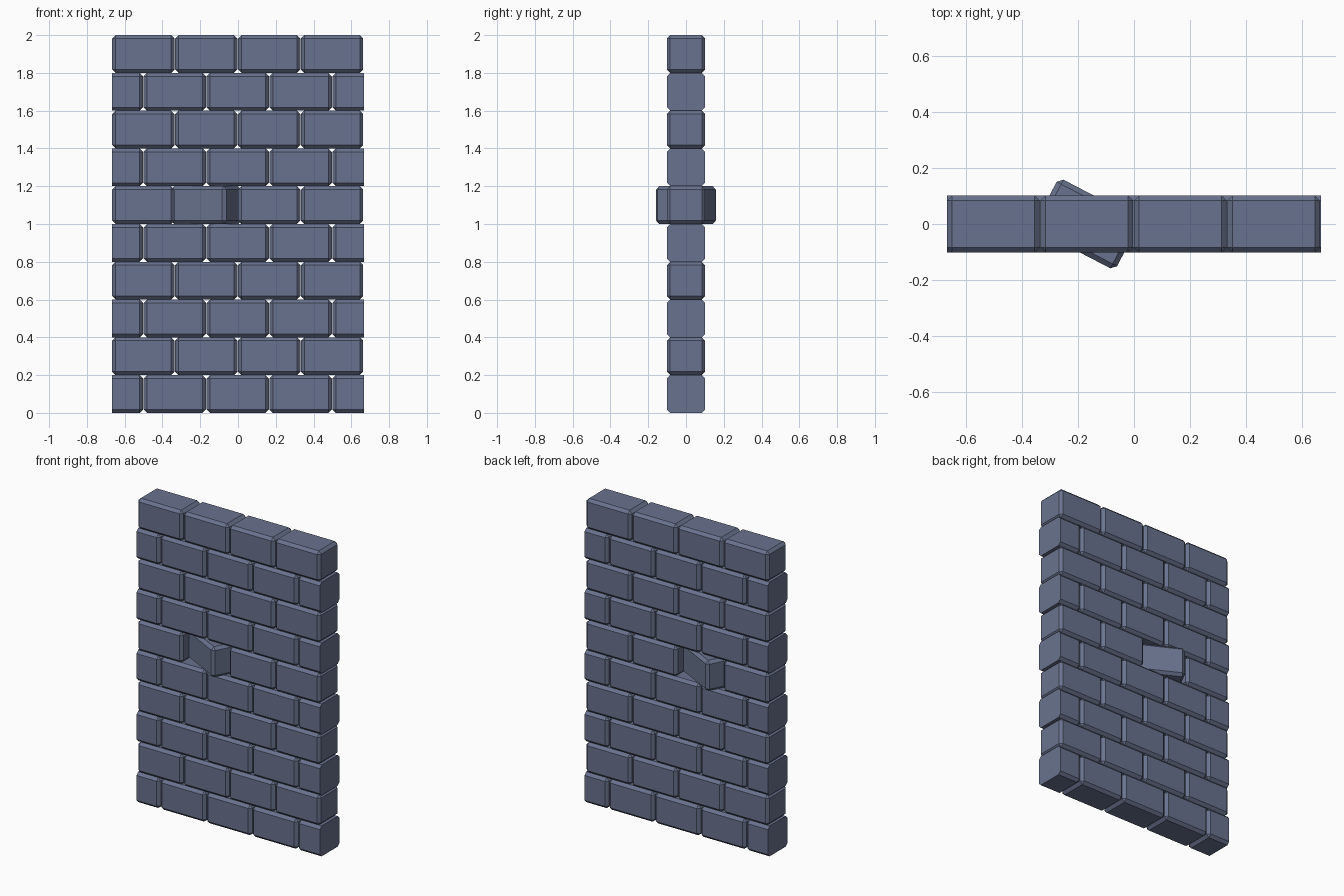
import bpy, bmesh
from math import radians
from mathutils import Matrix, Vector

cube = bpy.data.objects.get("Cube")
if cube:
    bpy.data.objects.remove(cube, do_unlink=True)

# Slate blue brick colour
slate = bpy.data.materials.new("slate blue")
slate.use_nodes = True
colour = (0.141, 0.171, 0.271, 1)
slate.diffuse_color = colour
bsdf = slate.node_tree.nodes["Principled BSDF"]
bsdf.inputs["Base Color"].default_value = colour
bsdf.inputs["Roughness"].default_value = 0.8

LENGTH, DEPTH, HEIGHT = 0.33, 0.203, 0.2
PITCH, CHAMFER, HALF_WIDTH = 0.333, 0.018, 0.666
ROWS = 10
LOOSE_ROW, LOOSE_COLUMN = 5, 1


def make_brick(name, x, z, turn=0):
    """Chamfered block, cut flat where it passes the ends of the wall."""
    bm = bmesh.new()
    bmesh.ops.create_cube(bm, size=1)
    bmesh.ops.scale(bm, vec=(LENGTH, DEPTH, HEIGHT), verts=bm.verts)
    bmesh.ops.bevel(bm, geom=bm.edges[:], offset=CHAMFER, segments=1,
                    affect='EDGES')
    place = Matrix.Translation((x, 0, z)) @ Matrix.Rotation(turn, 4, 'Z')
    bmesh.ops.transform(bm, matrix=place, verts=bm.verts)
    for side in (-1, 1):
        end = side * HALF_WIDTH
        if max(v.co.x * side for v in bm.verts) > HALF_WIDTH + 0.01:
            cut = bmesh.ops.bisect_plane(
                bm, geom=bm.verts[:] + bm.edges[:] + bm.faces[:],
                plane_co=(end, 0, 0), plane_no=Vector((side, 0, 0)),
                clear_outer=True)
            rim = [e for e in cut["geom_cut"]
                   if isinstance(e, bmesh.types.BMEdge)]
            bmesh.ops.holes_fill(bm, edges=rim, sides=0)
    bmesh.ops.recalc_face_normals(bm, faces=bm.faces)
    mesh = bpy.data.meshes.new(name)
    bm.to_mesh(mesh)
    bm.free()
    mesh.materials.append(slate)
    bpy.context.collection.objects.link(bpy.data.objects.new(name, mesh))


# Running bond courses: whole bricks alternate with rows ending in half bricks
for row in range(ROWS):
    whole = row % 2 == 1
    start = -HALF_WIDTH + LENGTH / 2 - (0 if whole else PITCH / 2)
    for column in range(4 if whole else 5):
        loose = (row, column) == (LOOSE_ROW, LOOSE_COLUMN)
        name = "loose_brick" if loose else f"brick_row{row + 1}_{column + 1}"
        make_brick(name, start + column * PITCH, (row + 0.5) * HEIGHT,
                   radians(-27.5) if loose else 0)
